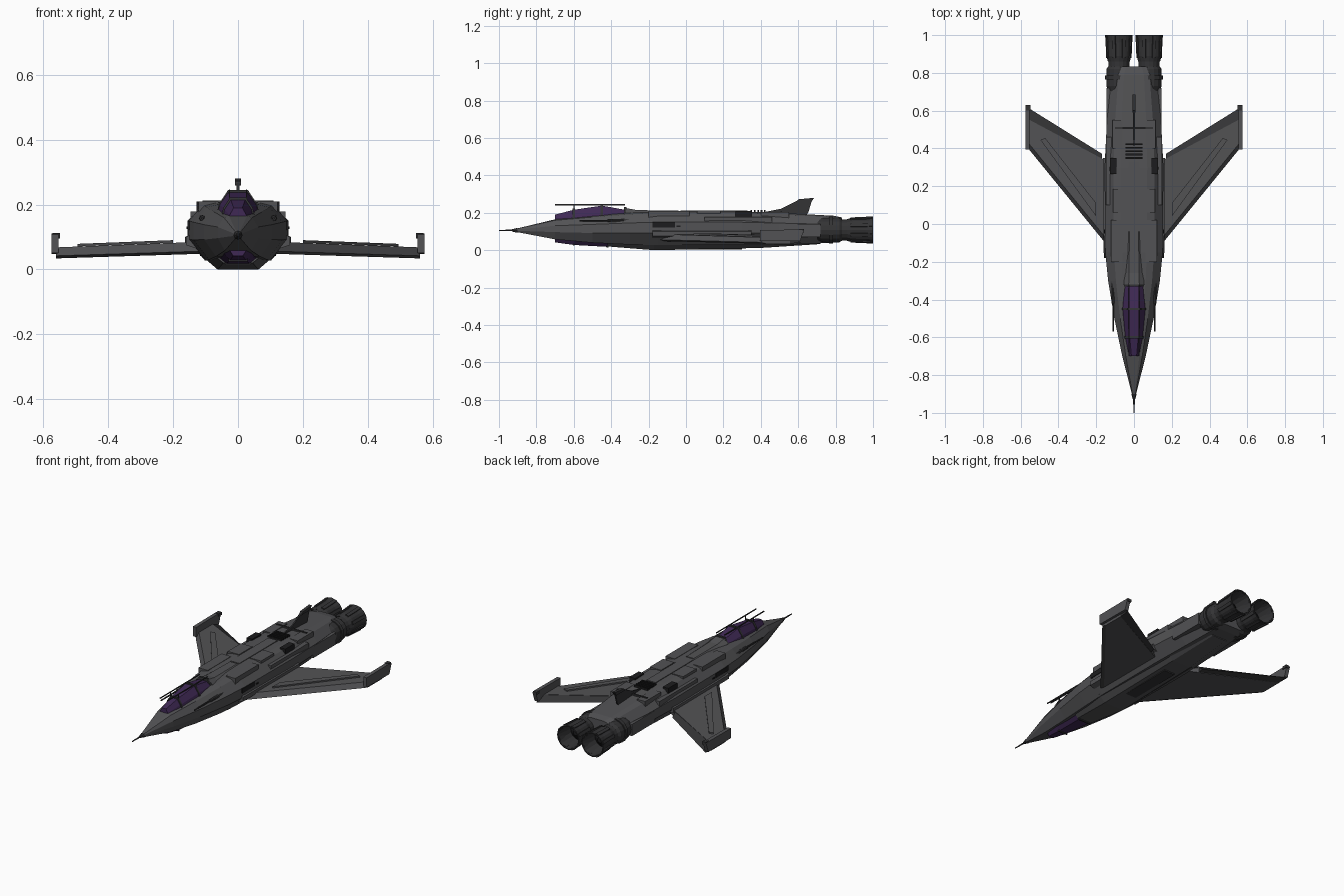
import bpy, bmesh, math
from mathutils import Vector

if "Cube" in bpy.data.objects:
    bpy.data.objects.remove(bpy.data.objects["Cube"])


def material(name, rgb):
    m = bpy.data.materials.new(name)
    m.use_nodes = True
    m.diffuse_color = (*rgb, 1)
    m.node_tree.nodes["Principled BSDF"].inputs["Base Color"].default_value = (*rgb, 1)
    return m


GREY = material("hull grey", (0.085, 0.085, 0.09))
DARK = material("dark metal", (0.033, 0.033, 0.035))
BLACK = material("soot black", (0.012, 0.012, 0.013))
GLASS = material("purple glass", (0.05, 0.022, 0.09))


def finish(name, bm, mat):
    bmesh.ops.recalc_face_normals(bm, faces=bm.faces)
    me = bpy.data.meshes.new(name)
    bm.to_mesh(me)
    bm.free()
    me.materials.append(mat)
    ob = bpy.data.objects.new(name, me)
    bpy.context.collection.objects.link(ob)
    return ob


def loft(name, rings, mat, closed=False):
    """Skin a row of equal rings; cap the ends, or join last to first."""
    bm = bmesh.new()
    vs = [[bm.verts.new(p) for p in r] for r in rings]
    n = len(rings[0])
    pairs = list(zip(vs, vs[1:]))
    if closed:
        pairs.append((vs[-1], vs[0]))
    else:
        bm.faces.new(vs[0])
        bm.faces.new(vs[-1])
    for a, b in pairs:
        for i in range(n):
            j = (i + 1) % n
            bm.faces.new((a[i], a[j], b[j], b[i]))
    return finish(name, bm, mat)


def box(name, x, y, z, mat):
    return loft(name, [[(u, y[0], z[0]), (u, y[1], z[0]), (u, y[1], z[1]), (u, y[0], z[1])]
                       for u in x], mat)


def lathe(name, cx, cz, profile, mat, sides=16, closed=False):
    """Turn (y, radius) points about an axis along y."""
    rings = [[(cx + r * math.cos(2 * math.pi * k / sides), y,
               cz + r * math.sin(2 * math.pi * k / sides)) for k in range(sides)]
             for y, r in profile]
    return loft(name, rings, mat, closed)


def sections(stations, shape):
    """Mirrored outline: shape lists (width fraction, height fraction), base to top."""
    out = []
    for y, w, z0, z1 in stations:
        half = [(w * a, y, z0 + (z1 - z0) * b) for a, b in shape]
        out.append(half + [(-p[0], p[1], p[2]) for p in reversed(half)])
    return out


# Fuselage and belly keel
hull = [(-0.92, 0.006, 0.1, 0.112), (-0.7, 0.062, 0.058, 0.165), (-0.5, 0.104, 0.04, 0.184),
        (-0.3, 0.137, 0.03, 0.2), (-0.15, 0.152, 0.027, 0.208), (0.3, 0.156, 0.027, 0.207),
        (0.55, 0.143, 0.03, 0.197), (0.79, 0.117, 0.04, 0.184), (0.835, 0.092, 0.05, 0.175)]
loft("fuselage", sections(hull, [(0.65, 0), (1, 0.36), (1, 0.68), (0.7, 0.95), (0.45, 1)]), GREY)
keel = [(-0.42, 0.075, 0.02, 0.06), (-0.17, 0.105, 0, 0.06), (0.4, 0.1, 0.012, 0.06),
        (0.72, 0.075, 0.033, 0.06)]
loft("belly_keel", sections(keel, [(0.6, 0), (1, 0.6), (1, 1)]), GREY)
box("belly_panel", (-0.035, 0.035), (-0.1, 0.3), (0.003, 0.03), DARK)

# Nose probe
lathe("nose_cap", 0, 0.106, [(-0.93, 0.006), (-0.9, 0.014)], DARK, 8)
lathe("nose_probe", 0, 0.106, [(-1, 0.003), (-0.91, 0.005)], DARK, 6)

# Upper canopy with frame, lower glass
dome = [(1, 0), (0.85, 0.5), (0.45, 1)]
canopy = [(-0.7, 0.03, 0.145, 0.19), (-0.6, 0.05, 0.155, 0.216), (-0.45, 0.066, 0.165, 0.238),
          (-0.32, 0.055, 0.18, 0.215)]
loft("canopy_glass", sections(canopy, dome), GLASS)
for y, w, top in ((-0.6, 0.053, 0.222), (-0.45, 0.069, 0.244), (-0.325, 0.06, 0.232)):
    loft("canopy_hoop", sections([(y - 0.006, w, 0.16, top), (y + 0.006, w, 0.16, top)], dome), DARK)
loft("canopy_fairing", sections([(-0.32, 0.062, 0.18, 0.225), (-0.26, 0.06, 0.18, 0.214),
                                 (-0.04, 0.052, 0.18, 0.212)], dome), GREY)
lower = [(-0.7, 0.03, 0.042, 0.085), (-0.6, 0.05, 0.028, 0.08), (-0.42, 0.07, 0.018, 0.07)]
loft("lower_glass", sections(lower, [(0.5, 0), (0.9, 0.45), (1, 1)]), GLASS)
for y, w, z in ((-0.6, 0.053, 0.024), (-0.42, 0.073, 0.014)):
    box("lower_hoop", (-w * 0.55, w * 0.55), (y - 0.005, y + 0.005), (z, 0.06), DARK)

# Tail fin with thick cap
loft("tail_fin", [[(x, 0.4, 0.2), (x, 0.64, 0.18), (x, 0.655, 0.205), (x, 0.675, 0.272),
                   (x, 0.6, 0.268), (x, 0.51, 0.222)] for x in (-0.004, 0.004)], DARK)
loft("fin_cap", [[(x, 0.59, 0.258), (x, 0.67, 0.258), (x, 0.685, 0.28), (x, 0.6, 0.272)]
                 for x in (-0.009, 0.009)], DARK)
box("fin_crossbar", (-0.1, 0.1), (0.504, 0.514), (0.195, 0.208), DARK)

# Spine louvres and raised deck plates
for k in range(5):
    y = 0.345 + 0.018 * k
    box("spine_louvre", (-0.045, 0.045), (y, y + 0.009), (0.195, 0.214), BLACK)
box("spine_plate", (-0.03, 0.03), (-0.03, 0.33), (0.19, 0.211), GREY)


def wing_ring(s, x, y0, yh, zl, zt):
    ym = y0 + 0.03
    return [(s * x, y0, zl + 0.008), (s * x, ym, zt), (s * x, yh, zt),
            (s * x, yh, zl), (s * x, ym, zl)]


for s, side in ((1, "left"), (-1, "right")):
    def sbox(name, x, y, z, mat):
        return box(side + "_" + name, (s * x[0], s * x[1]), y, z, mat)

    # Swept wing, trailing flap, winglet
    loft(side + "_wing", [wing_ring(s, 0.12, -0.14, 0.32, 0.048, 0.085),
                          wing_ring(s, 0.56, 0.40, 0.555, 0.034, 0.068)], GREY)
    loft(side + "_flap", [[(s * x, yh, zt - 0.001), (s * x, yt, zl + 0.008), (s * x, yh, zl)]
                          for x, yh, yt, zl, zt in ((0.17, 0.342, 0.372, 0.048, 0.083),
                                                    (0.56, 0.555, 0.615, 0.034, 0.068))], DARK)
    loft(side + "_winglet", [[(s * x, 0.395, 0.05), (s * x, 0.61, 0.048), (s * x, 0.63, 0.105),
                              (s * x, 0.6, 0.11), (s * x, 0.395, 0.108)]
                             for x in (0.553, 0.575)], GREY)
    sbox("winglet_tip", (0.548, 0.572), (0.6, 0.63), (0.095, 0.112), DARK)
    # Thin panel lying on the wing
    rim = [(0.2, 0.04), (0.2, 0.11), (0.47, 0.455), (0.495, 0.445)]
    loft(side + "_wing_panel", [[(s * x, y, 0.094 - 0.0387 * x + h) for x, y in rim]
                                for h in (-0.004, 0.004)], GREY)

    # Wing root strake, side vents, gun barrel
    loft(side + "_strake", [[(s * 0.13, y, 0.065), (s * w, y, 0.075), (s * w, y, 0.1),
                             (s * 0.13, y, 0.115)] for y, w in ((-0.18, 0.16), (0.35, 0.163))], GREY)
    sbox("side_vent", (0.13, 0.156), (-0.18, -0.06), (0.122, 0.15), BLACK)
    sbox("vent_slot", (0.14, 0.158), (-0.05, -0.03), (0.125, 0.132), BLACK)
    lathe(side + "_gun_barrel", s * 0.11, 0.158, [(-0.57, 0.004), (-0.36, 0.005)], DARK, 6)
    lathe(side + "_gun_sleeve", s * 0.11, 0.158, [(-0.42, 0.008), (-0.28, 0.012)], DARK, 8)
    sbox("rear_fairing", (0.08, 0.146), (0.5, 0.72), (0.07, 0.14), GREY)

    # Deck plates and intake grilles
    for x, y, z in (((0.035, 0.11), (0.06, 0.185), 0.212), ((0.06, 0.122), (-0.2, 0.02), 0.21),
                    ((0.06, 0.115), (0.4, 0.55), 0.204)):
        sbox("deck_plate", x, y, (0.17, z), GREY)
    sbox("deck_intake", (0.092, 0.128), (0.265, 0.35), (0.17, 0.21), BLACK)
    sbox("edge_plate", (0.118, 0.147), (0.1, 0.46), (0.13, 0.178), GREY)
    sbox("canopy_rail", (0.024, 0.028), (-0.7, -0.325), (0.24, 0.246), DARK)
    sbox("rail_post", (0.024, 0.028), (-0.602, -0.597), (0.2, 0.244), DARK)

    # Engine: casing, clamp ring, neck and open nozzle with outer petals
    cx, cz = s * 0.08, 0.108
    lathe(side + "_engine_casing", cx, cz, [(0.7, 0.055), (0.73, 0.066), (0.82, 0.066), (0.835, 0.056),
                                            (0.88, 0.056)], DARK)
    lathe(side + "_engine_ring", cx, cz, [(0.765, 0.073), (0.785, 0.073)], DARK)
    lathe(side + "_nozzle", cx, cz, [(0.86, 0.058), (0.89, 0.066), (0.96, 0.067), (1.0, 0.073),
                                     (1.0, 0.067), (0.9, 0.054), (0.87, 0.05)], DARK, closed=True)
    lathe(side + "_nozzle_core", cx, cz, [(0.87, 0.054), (0.9, 0.053), (0.93, 0.015)], BLACK)
    for k in range(8):
        a = math.pi * (k + 0.5) / 4
        out = Vector((math.cos(a), 0, math.sin(a)))
        across = Vector((-math.sin(a), 0, math.cos(a))) * 0.009
        base = Vector((cx, 0, cz))
        loft(side + "_nozzle_petal",
             [[base + out * r + across * t + Vector((0, y, 0))
               for r, t in ((r0, -1), (r0, 1), (r0 + 0.012, 1), (r0 + 0.012, -1))]
              for y, r0 in ((0.88, 0.057), (0.95, 0.06), (0.995, 0.063))], DARK)
